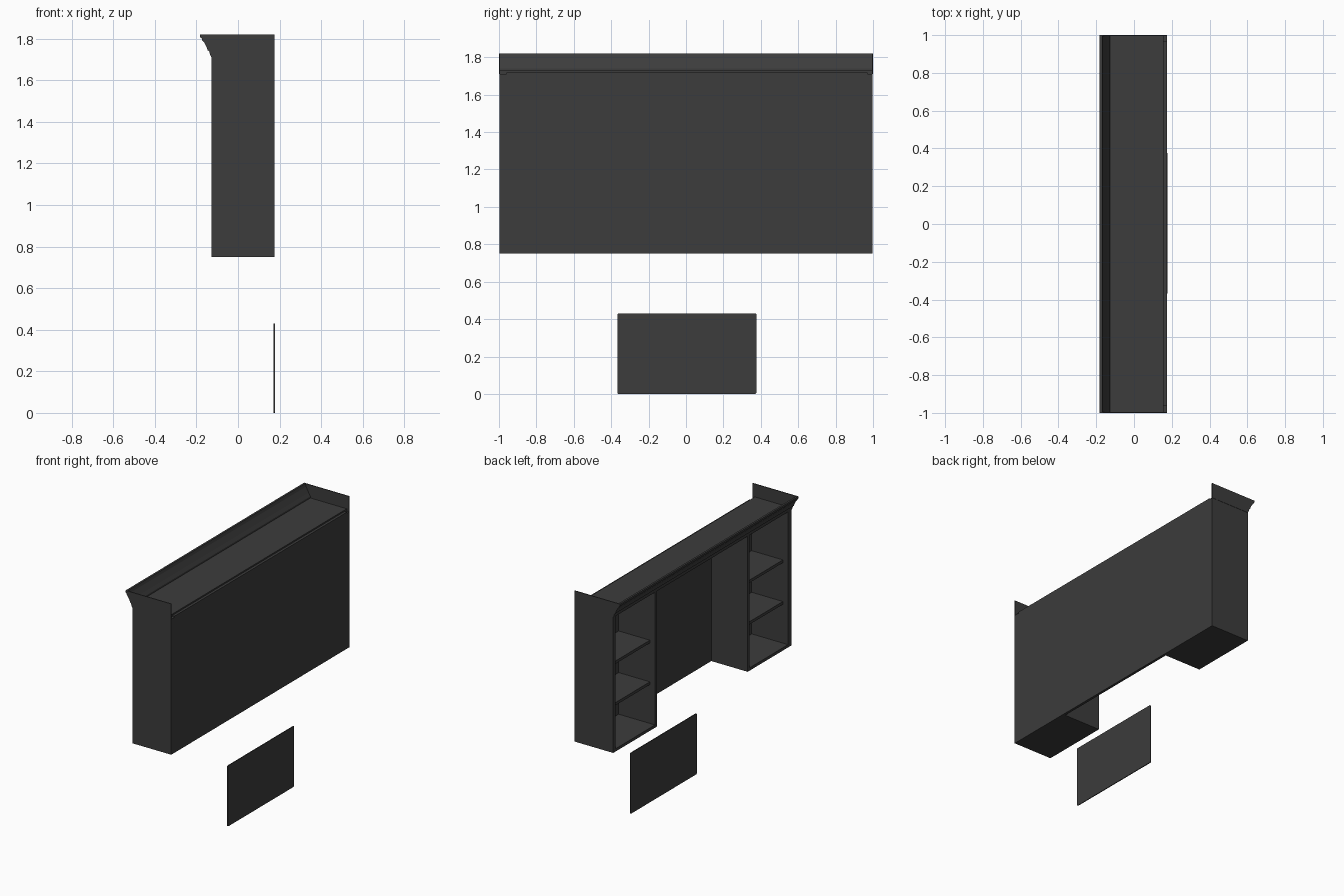
import bpy, bmesh

if "Cube" in bpy.data.objects:
    bpy.data.objects.remove(bpy.data.objects["Cube"])

mat = bpy.data.materials.new("dark_grey")
mat.diffuse_color = (0.045, 0.045, 0.045, 1)
mat.use_nodes = True
mat.node_tree.nodes["Principled BSDF"].inputs["Base Color"].default_value = mat.diffuse_color


def finish(name, bm):
    bmesh.ops.recalc_face_normals(bm, faces=bm.faces)
    me = bpy.data.meshes.new(name)
    bm.to_mesh(me)
    bm.free()
    ob = bpy.data.objects.new(name, me)
    me.materials.append(mat)
    bpy.context.collection.objects.link(ob)
    return ob


def box(name, x, y, z):
    bm = bmesh.new()
    bmesh.ops.create_cube(bm, size=1)
    for v in bm.verts:
        v.co = [(r[0] + r[1]) / 2 + c * (r[1] - r[0]) for c, r in zip(v.co, (x, y, z))]
    return finish(name, bm)


def extrude_y(name, profile, y0, y1):
    bm = bmesh.new()
    f = bm.faces.new([bm.verts.new((x, y0, z)) for x, z in profile])
    new = bmesh.ops.extrude_face_region(bm, geom=[f])["geom"]
    bmesh.ops.translate(bm, vec=(0, y1 - y0, 0),
                        verts=[g for g in new if isinstance(g, bmesh.types.BMVert)])
    return finish(name, bm)


def span(s, a, b):
    return tuple(sorted((s * a, s * b)))


FRONT, BACK, BOT, TOP = -0.128, 0.175, 0.75, 1.71
INNER = 0.157   # front face of the back panel

# back and top panels
box("back_panel", (INNER, BACK), (-0.96, 0.97), (BOT, 1.718))
box("top_panel", (FRONT, 0.157), (-0.995, 0.995), (TOP, 1.728))

# open shelf cabinets at both ends
for s, side in ((-1, "right"), (1, "left")):
    outer = 0.96 if s < 0 else 0.97
    box(f"{side}_end_panel", (FRONT, BACK), span(s, outer, 0.998), (BOT, TOP))
    box(f"{side}_divider", (FRONT, INNER), span(s, 0.508, 0.53), (BOT, TOP))
    box(f"{side}_bottom", (FRONT, INNER), span(s, 0.53, outer), (BOT, 0.77))
    for i, z in enumerate((1.065, 1.36)):
        box(f"{side}_shelf_{i + 1}", (FRONT + 0.04, INNER), span(s, 0.53, outer), (z - 0.02, z))

# crown moulding: thin front strip with flat ends
curve = [(-0.128, 1.71), (-0.134, 1.722), (-0.138, 1.738), (-0.146, 1.744), (-0.152, 1.762),
         (-0.162, 1.78), (-0.173, 1.793), (-0.175, 1.803), (-0.182, 1.806), (-0.182, 1.82)]
inside = [(-0.168, 1.82), (-0.162, 1.8), (-0.142, 1.762), (-0.128, 1.74)]
extrude_y("crown_front", curve + inside, -0.995, 0.995)
for s, side in ((-1, "right"), (1, "left")):
    extrude_y(f"crown_end_{side}", curve + [(BACK, 1.82), (BACK, TOP)], s * 0.994, s * 1.0)

# loose flat panel below
plate = box("lower_panel", (0.171, 0.177), (-0.367, 0.377), (0, 0.43))
bm = bmesh.new()
bm.from_mesh(plate.data)
corners = [e for e in bm.edges if abs(e.verts[0].co.x - e.verts[1].co.x) > 0.001]
bmesh.ops.bevel(bm, geom=corners, offset=0.008, segments=3, profile=0.5, affect='EDGES')
bm.to_mesh(plate.data)
bm.free()
